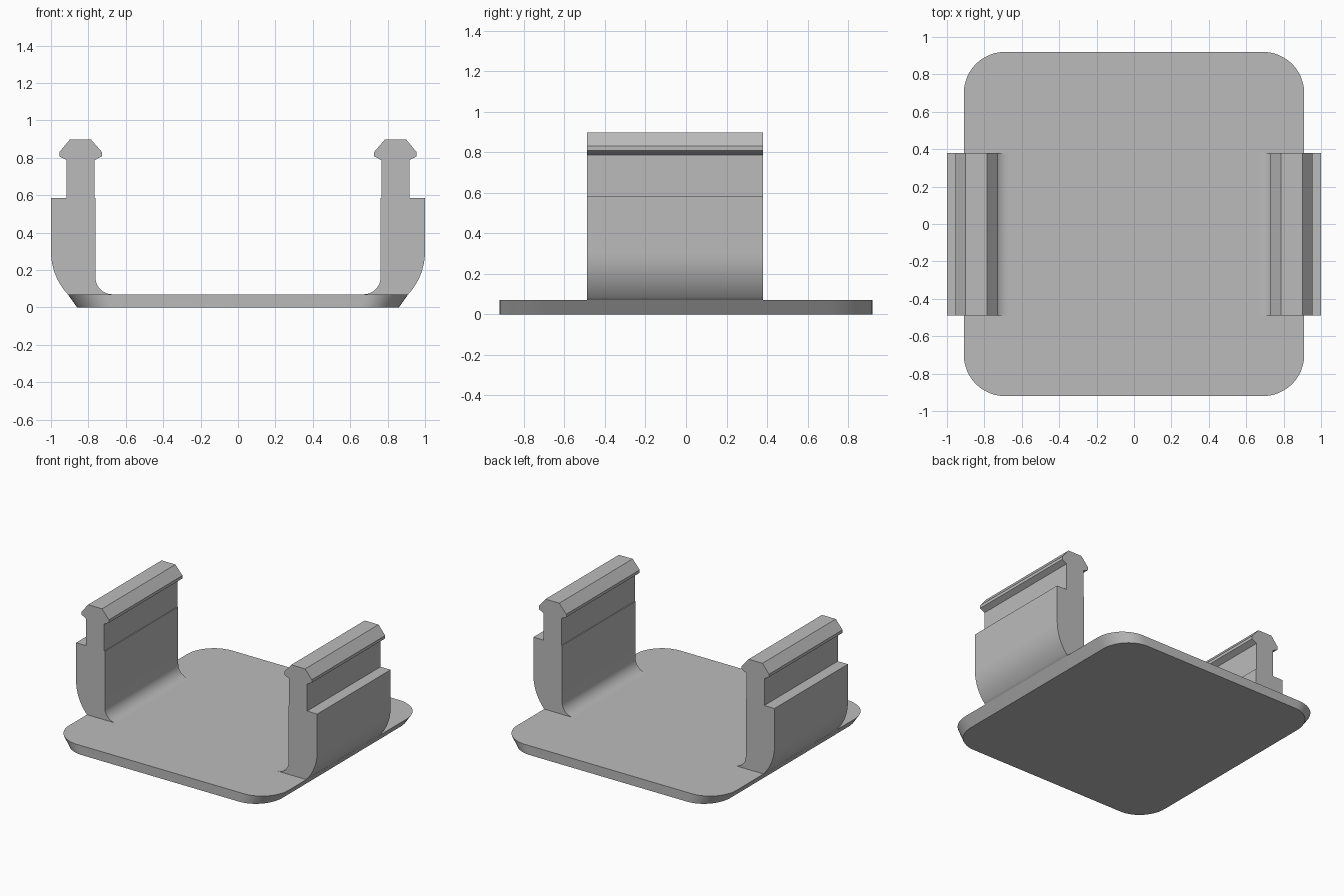
import bpy, bmesh
from math import sin, cos, pi, radians

cube = bpy.data.objects.get("Cube")
if cube:
    bpy.data.objects.remove(cube, do_unlink=True)

grey = bpy.data.materials.new("plain grey")
grey.use_nodes = True
colour = (0.5, 0.5, 0.5, 1)
grey.diffuse_color = colour
grey.node_tree.nodes["Principled BSDF"].inputs["Base Color"].default_value = colour


def arc(cx, cy, r, start, end, steps):
    """Points on a circle, angles in degrees."""
    angles = [radians(start + (end - start) * i / steps) for i in range(steps + 1)]
    return [(cx + r * cos(a), cy + r * sin(a)) for a in angles]


def loft(name, ring_a, ring_b):
    """Solid between two matching rings of points."""
    bm = bmesh.new()
    a = [bm.verts.new(p) for p in ring_a]
    b = [bm.verts.new(p) for p in ring_b]
    n = len(a)
    bm.faces.new(a)
    bm.faces.new(b[::-1])
    for i in range(n):
        j = (i + 1) % n
        bm.faces.new((a[i], b[i], b[j], a[j]))
    bmesh.ops.recalc_face_normals(bm, faces=bm.faces)
    mesh = bpy.data.meshes.new(name)
    bm.to_mesh(mesh)
    bm.free()
    mesh.materials.append(grey)
    obj = bpy.data.objects.new(name, mesh)
    bpy.context.collection.objects.link(obj)
    bpy.ops.object.select_all(action='DESELECT')
    obj.select_set(True)
    bpy.context.view_layer.objects.active = obj
    bpy.ops.object.shade_smooth_by_angle(angle=radians(30))
    return obj


# Base plate: rounded rectangle whose left and right edges slope inwards below
half_x, half_y, radius, thick = 0.91, 0.92, 0.22, 0.07
outline = []
for k, (sx, sy) in enumerate([(1, 1), (-1, 1), (-1, -1), (1, -1)]):
    outline += arc(sx * (half_x - radius), sy * (half_y - radius), radius,
                   90 * k, 90 * k + 90, 12)
taper = 0.86 / half_x
loft("base_plate",
     [(x * taper, y, 0) for x, y in outline],
     [(x, y, thick) for x, y in outline])

# Clip arm cross-section: curved outside, stepped shoulder, barbed head, inner fillet
profile = [(0.85, 0.04)]
profile += arc(0.661, 0.30, 0.339, -42.7, 0, 12)
profile += [(1.0, 0.585), (0.916, 0.585), (0.916, 0.787), (0.955, 0.808),
            (0.955, 0.83), (0.90, 0.897), (0.785, 0.897), (0.727, 0.83),
            (0.727, 0.808), (0.768, 0.787), (0.768, 0.585), (0.762, 0.585)]
profile += arc(0.672, 0.16, 0.09, 0, -90, 10)
profile += [(0.672, 0.04)]

# The two arms face each other
for name, side in (("left_clip_arm", 1), ("right_clip_arm", -1)):
    loft(name,
         [(side * x, -0.49, z) for x, z in profile],
         [(side * x, 0.38, z) for x, z in profile])
